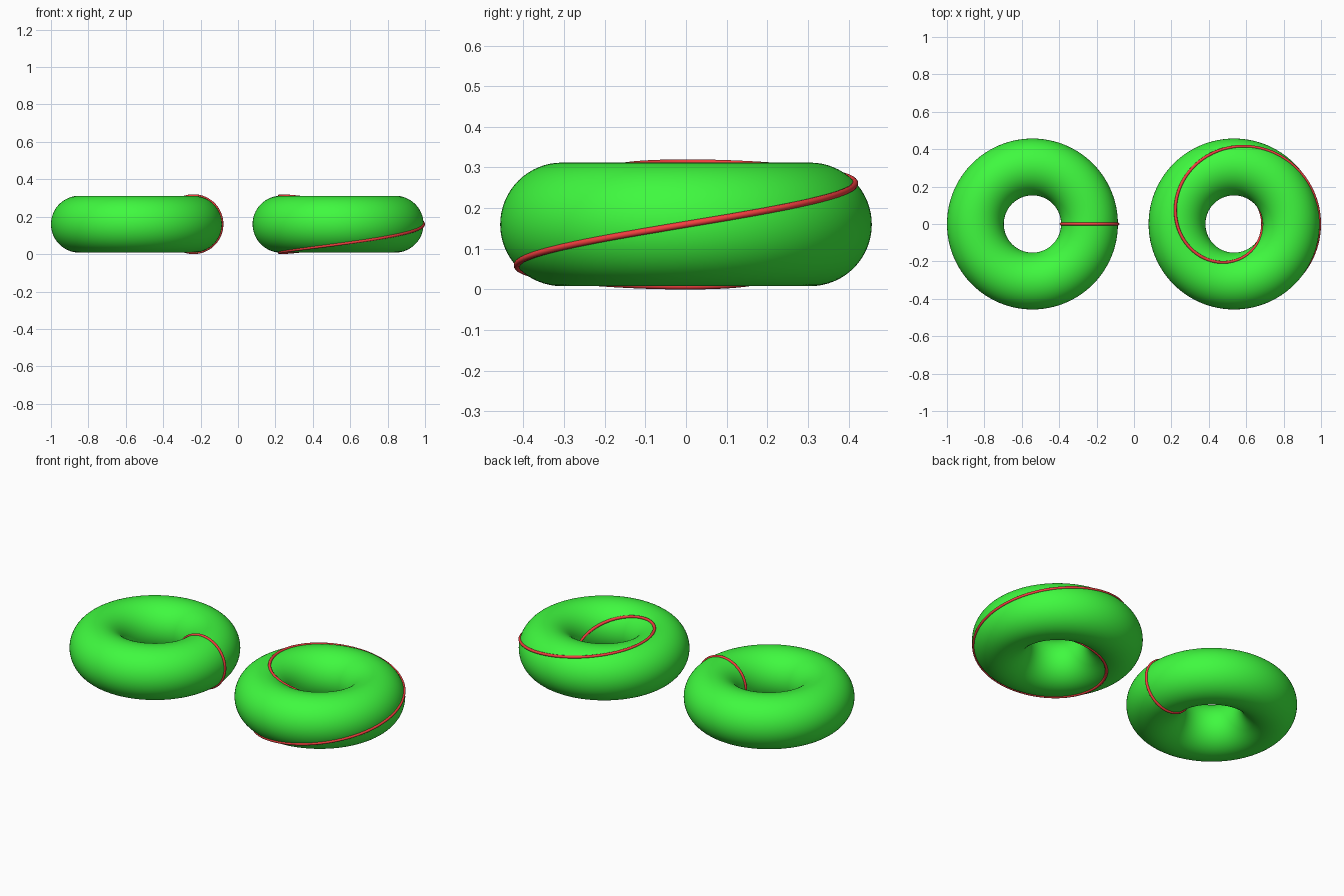
import bpy
from math import cos, sin, pi

if "Cube" in bpy.data.objects:
    bpy.data.objects.remove(bpy.data.objects["Cube"])

R, r, TUBE = 0.305, 0.152, 0.008   # ring radius, ring thickness, line thickness
Z = r + TUBE
LEFT, RIGHT = -0.543, 0.535


def material(name, color):
    m = bpy.data.materials.new(name)
    m.diffuse_color = color
    m.use_nodes = True
    m.node_tree.nodes["Principled BSDF"].inputs["Base Color"].default_value = m.diffuse_color
    return m


green = material("green", (0.05, 0.95, 0.05, 1))
red = material("red", (0.9, 0.05, 0.05, 1))


def ring(name, x):
    bpy.ops.mesh.primitive_torus_add(major_radius=R, minor_radius=r, major_segments=128,
                                     minor_segments=64, location=(x, 0, Z))
    ob = bpy.context.object
    ob.name = name
    ob.data.materials.append(green)
    bpy.ops.object.shade_smooth()


def surface_loop(name, x, major_turns, minor_turns, steps):
    """Closed round line winding over the ring surface."""
    cu = bpy.data.curves.new(name, 'CURVE')
    cu.dimensions = '3D'
    cu.bevel_depth = TUBE
    cu.bevel_resolution = 4
    sp = cu.splines.new('POLY')
    sp.points.add(steps - 1)
    for i, p in enumerate(sp.points):
        t = 2 * pi * i / steps
        a, b = major_turns * t, minor_turns * t
        d = R + r * cos(b)
        p.co = (d * cos(a), d * sin(a), r * sin(b), 1)
    sp.use_cyclic_u = True
    sp.use_smooth = True
    cu.materials.append(red)
    ob = bpy.data.objects.new(name, cu)
    ob.location = (x, 0, Z)
    bpy.context.collection.objects.link(ob)
    # Turn the curve into a mesh
    bpy.ops.object.select_all(action='DESELECT')
    ob.select_set(True)
    bpy.context.view_layer.objects.active = ob
    bpy.ops.object.convert(target='MESH')
    bpy.ops.object.shade_smooth()


# Left ring with a single loop around its tube
ring("left_ring", LEFT)
surface_loop("left_loop", LEFT, 0, 1, 96)

# Right ring with a line that circles twice while winding once
ring("right_ring", RIGHT)
surface_loop("right_winding_loop", RIGHT, 2, 1, 256)
